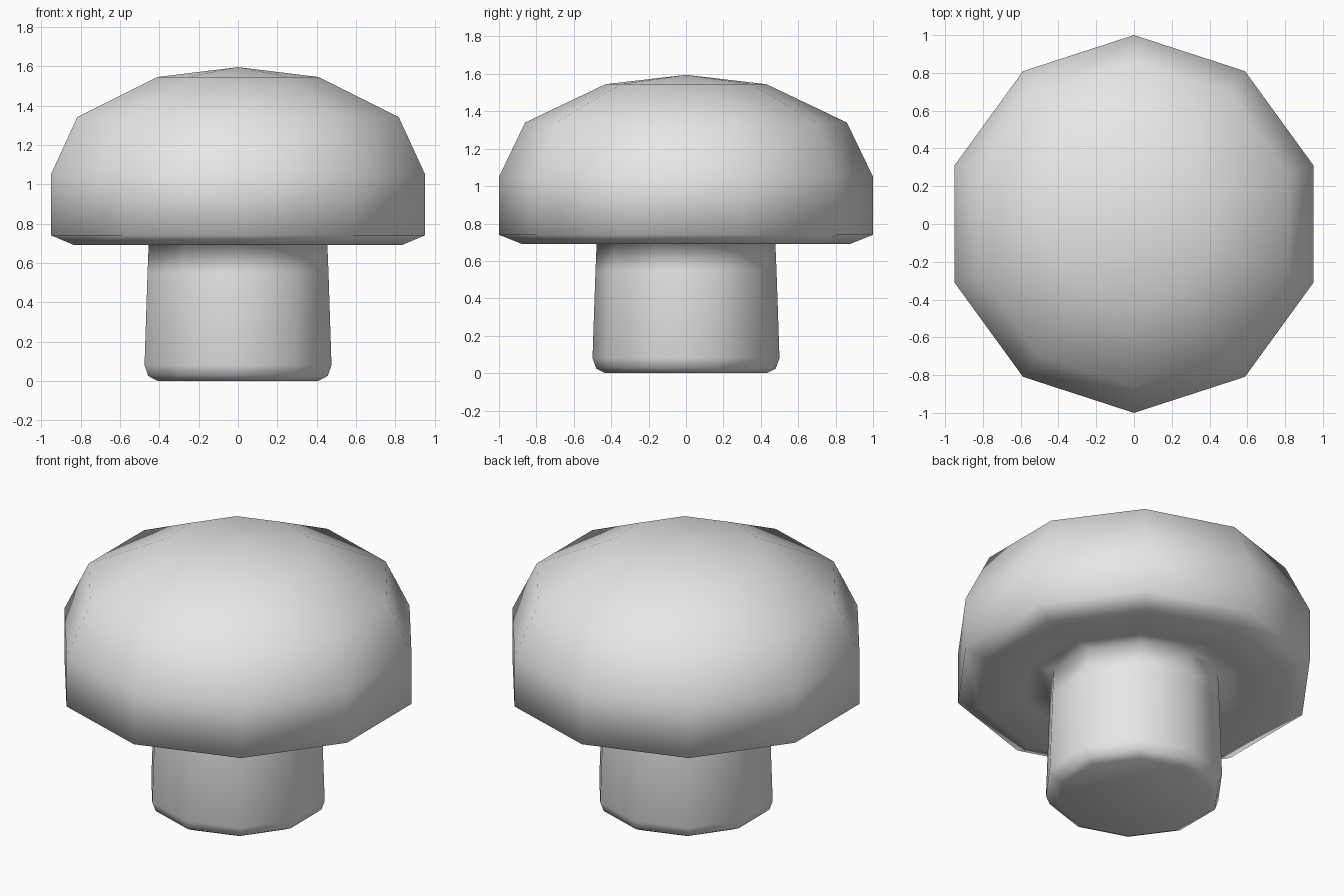
import bpy
import bmesh
from math import cos, sin, pi

cube = bpy.data.objects.get("Cube")
if cube:
    bpy.data.objects.remove(cube, do_unlink=True)

SIDES = 10

# Plain grey material
grey = bpy.data.materials.new("light_grey")
grey.use_nodes = True
color = (0.8, 0.8, 0.8, 1.0)
grey.diffuse_color = color
grey.node_tree.nodes["Principled BSDF"].inputs["Base Color"].default_value = color

# Outline (radius, height) from the foot to the crown
stem_profile = [(0.43, 0), (0.48, 0.025), (0.5, 0.08), (0.484, 0.55), (0.477, 0.71)]
cap_profile = [(0.62, 0.70), (0.875, 0.69), (1, 0.74), (1, 1.05),
               (0.86, 1.34), (0.43, 1.545)]
CROWN_HEIGHT = 1.595


def lathe(name, profile, top):
    """Sweep an outline into a closed, smooth ten-sided solid with a pointed top."""
    bm = bmesh.new()
    rings = []
    for radius, z in profile:
        angles = [pi / 2 + 2 * pi * i / SIDES for i in range(SIDES)]
        rings.append([bm.verts.new((radius * cos(a), radius * sin(a), z)) for a in angles])
    for low, high in zip(rings, rings[1:]):
        for i in range(SIDES):
            j = (i + 1) % SIDES
            bm.faces.new((low[i], low[j], high[j], high[i]))
    # Flat foot and fanned crown
    bm.faces.new(rings[0][::-1])
    apex = bm.verts.new((0, 0, top))
    for i in range(SIDES):
        bm.faces.new((rings[-1][i], rings[-1][(i + 1) % SIDES], apex))
    bmesh.ops.recalc_face_normals(bm, faces=bm.faces)
    for face in bm.faces:
        face.smooth = True
    mesh = bpy.data.meshes.new(name)
    bm.to_mesh(mesh)
    bm.free()
    mesh.materials.append(grey)
    obj = bpy.data.objects.new(name, mesh)
    bpy.context.collection.objects.link(obj)
    return obj


# Stem and cap are one continuous skin
lathe("mushroom_stem_and_cap", stem_profile + cap_profile, CROWN_HEIGHT)
